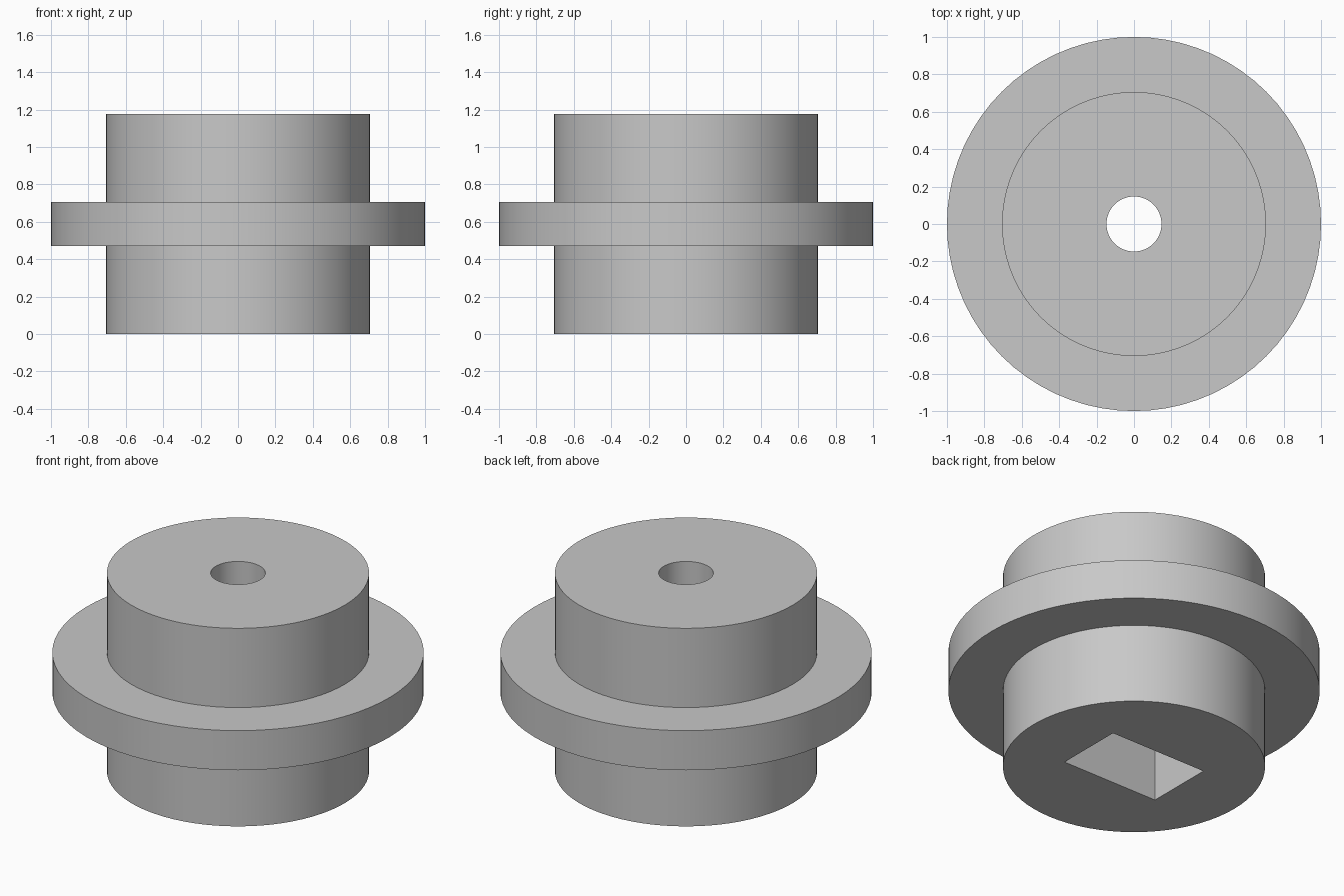
import bpy
import bmesh
import math

cube = bpy.data.objects.get("Cube")
if cube:
    bpy.data.objects.remove(cube, do_unlink=True)

U = 1 / 17            # model unit: the flange radius is 17 of these
HEIGHT = 20 * U
SEGMENTS = 72

grey = bpy.data.materials.new("plain grey")
grey.use_nodes = True
colour = (0.58, 0.58, 0.58, 1)
grey.diffuse_color = colour
grey.node_tree.nodes["Principled BSDF"].inputs["Base Color"].default_value = colour


def add_object(name, bm):
    bmesh.ops.recalc_face_normals(bm, faces=bm.faces)
    mesh = bpy.data.meshes.new(name)
    bm.to_mesh(mesh)
    bm.free()
    mesh.materials.append(grey)
    obj = bpy.data.objects.new(name, mesh)
    bpy.context.collection.objects.link(obj)
    return obj


def lathe(name, profile):
    """Spin a closed (radius, height) outline around the z axis."""
    bm = bmesh.new()
    verts = [bm.verts.new((r, 0, z)) for r, z in profile]
    edges = [bm.edges.new((verts[i - 1], v)) for i, v in enumerate(verts)]
    bmesh.ops.spin(bm, geom=verts + edges, cent=(0, 0, 0), axis=(0, 0, 1),
                   angle=math.tau, steps=SEGMENTS, use_merge=True)
    bmesh.ops.remove_doubles(bm, verts=bm.verts, dist=1e-5)
    return add_object(name, bm)


# Stepped hub with a central flange and a round bore right through
hub, flange, bore = 12 * U, 17 * U, 2.5 * U
low, high = 8 * U, 12 * U
body = lathe("flanged_hub", [
    (bore, 0), (hub, 0), (hub, low), (flange, low), (flange, high),
    (hub, high), (hub, HEIGHT), (bore, HEIGHT)])

# Rectangular pocket cut up from the underside
depth = 10 * U
bm = bmesh.new()
bmesh.ops.create_cube(bm, size=1)
for v in bm.verts:
    v.co.x *= 10.8 * U
    v.co.y *= 6.9 * U
    v.co.z = depth if v.co.z > 0 else -0.1
cutter = add_object("pocket_cutter", bm)
cutter.hide_render = True

bpy.ops.object.select_all(action="DESELECT")
body.select_set(True)
bpy.context.view_layer.objects.active = body
cut = body.modifiers.new("pocket", "BOOLEAN")
cut.operation = "DIFFERENCE"
cut.solver = "EXACT"
cut.object = cutter
bpy.ops.object.modifier_apply(modifier=cut.name)
bpy.data.objects.remove(cutter, do_unlink=True)

# Smooth round walls, crisp rims
bpy.ops.object.shade_smooth_by_angle(angle=math.radians(30))
